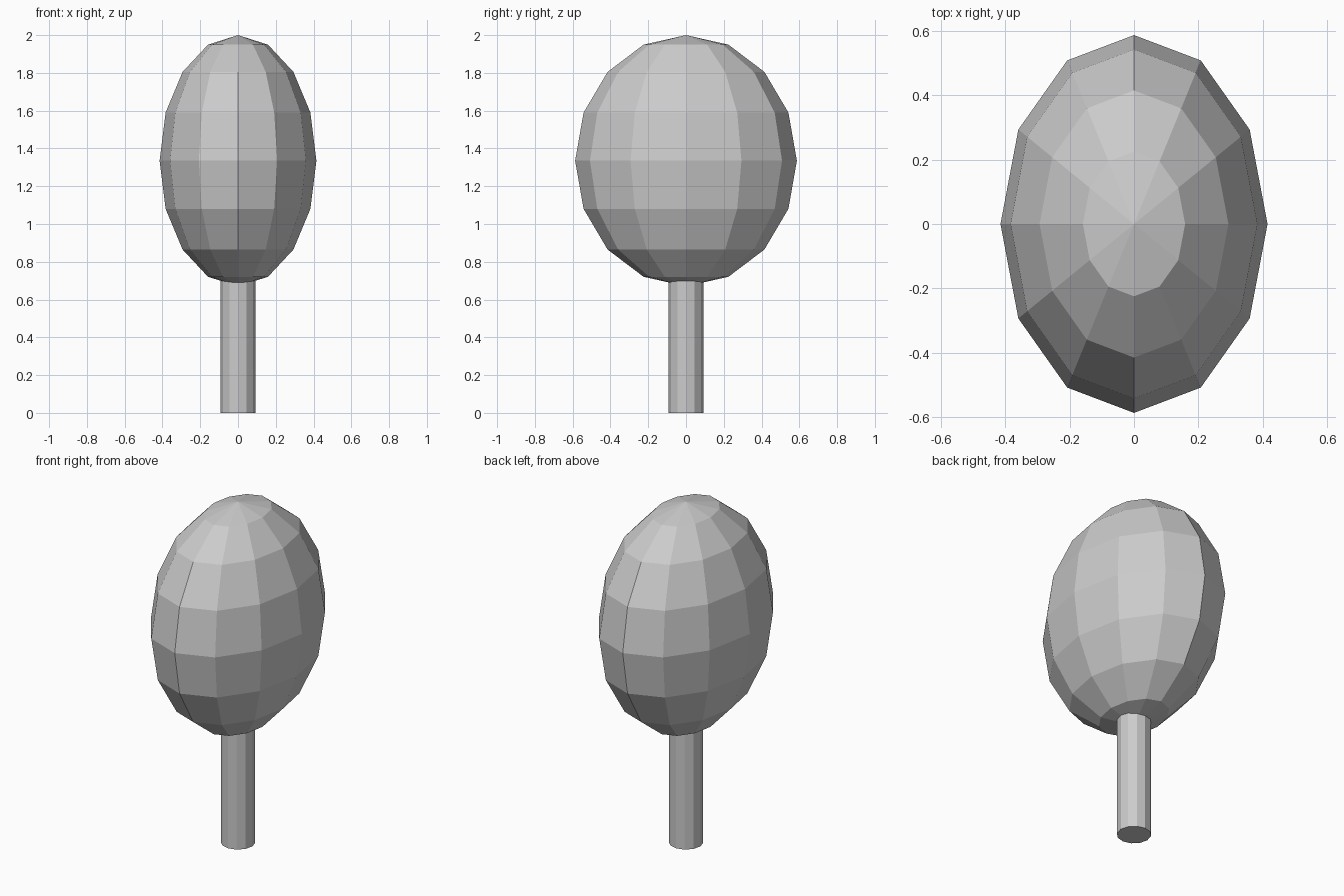
import bpy
import bmesh
from math import pi
from mathutils import Matrix

cube = bpy.data.objects.get("Cube")
if cube:
    bpy.data.objects.remove(cube, do_unlink=True)

SIDES = 12
CROWN_RADII = (0.415, 0.587, 0.665)
CROWN_Z = 2.0 - CROWN_RADII[2]
STEM_RADIUS = 0.092
STEM_TOP = 0.72

# One plain grey for the whole model
grey = bpy.data.materials.new("light grey")
colour = (0.6, 0.6, 0.6, 1.0)
grey.use_nodes = True
grey.diffuse_color = colour
grey.node_tree.nodes["Principled BSDF"].inputs["Base Color"].default_value = colour


def add_object(name, bm):
    mesh = bpy.data.meshes.new(name)
    bm.to_mesh(mesh)
    bm.free()
    mesh.materials.append(grey)
    obj = bpy.data.objects.new(name, mesh)
    bpy.context.collection.objects.link(obj)
    return obj


# Crown: faceted ball, narrow across and long front to back
bm = bmesh.new()
bmesh.ops.create_uvsphere(
    bm, u_segments=SIDES, v_segments=8, radius=1.0,
    matrix=Matrix.Translation((0, 0, CROWN_Z)) @ Matrix.Diagonal((*CROWN_RADII, 1)))
add_object("crown", bm)

# Stem: straight faceted post reaching just inside the crown
bm = bmesh.new()
bmesh.ops.create_cone(
    bm, cap_ends=True, segments=SIDES, radius1=STEM_RADIUS, radius2=STEM_RADIUS,
    depth=STEM_TOP, matrix=Matrix.Translation((0, 0, STEM_TOP / 2)))
add_object("stem", bm)
